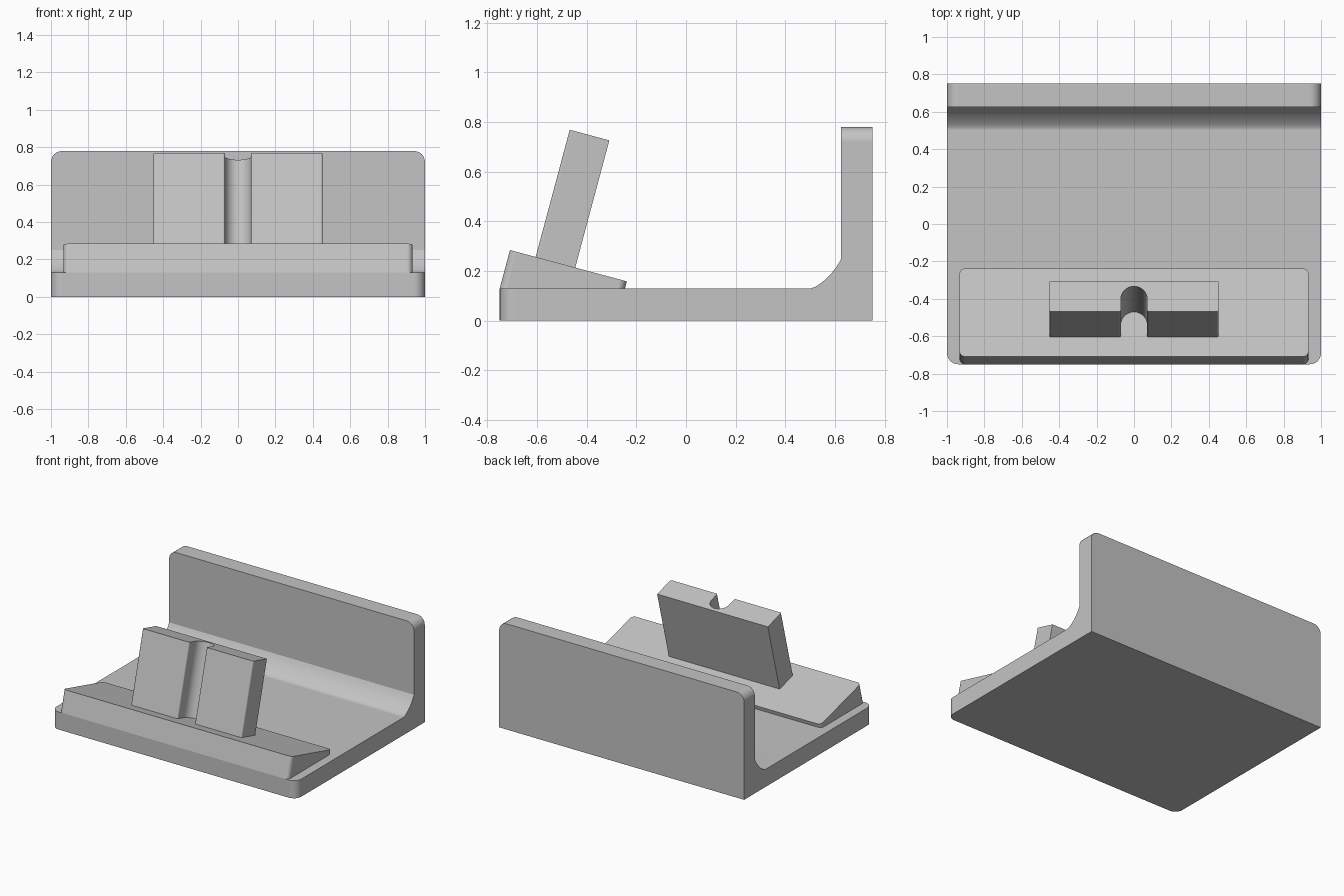
import bpy, bmesh
from math import sin, cos, pi, radians, atan2, hypot
from mathutils import Matrix, Vector

cube = bpy.data.objects.get("Cube")
if cube:
    bpy.data.objects.remove(cube)

grey = bpy.data.materials.new("light_grey")
grey.use_nodes = True
color = (0.55, 0.55, 0.55, 1)
grey.diffuse_color = color
grey.node_tree.nodes["Principled BSDF"].inputs["Base Color"].default_value = color


def arc(cx, cy, r, start, end, steps):
    angles = [start + (end - start) * i / steps for i in range(steps + 1)]
    return [(cx + r * cos(a), cy + r * sin(a)) for a in angles]


def extrude_part(name, points, direction, rounds, matrix=Matrix()):
    """Extrude a closed outline, round chosen edges, then place the part."""
    bm = bmesh.new()
    face = bm.faces.new([bm.verts.new(p) for p in points])
    top = bmesh.ops.extrude_face_region(bm, geom=[face])["geom"]
    moved = [v for v in top if isinstance(v, bmesh.types.BMVert)]
    bmesh.ops.translate(bm, vec=direction, verts=moved)
    bmesh.ops.recalc_face_normals(bm, faces=bm.faces)
    for radius, rule in rounds:
        edges = [e for e in bm.edges if rule(e.verts[0].co, e.verts[1].co)]
        bmesh.ops.bevel(bm, geom=edges, offset=radius, offset_type='OFFSET',
                        segments=6, profile=0.5, affect='EDGES')
    bmesh.ops.recalc_face_normals(bm, faces=bm.faces)
    bm.transform(matrix)
    mesh = bpy.data.meshes.new(name)
    bm.to_mesh(mesh)
    bm.free()
    mesh.materials.append(grey)
    obj = bpy.data.objects.new(name, mesh)
    bpy.context.collection.objects.link(obj)
    bpy.ops.object.select_all(action='DESELECT')
    obj.select_set(True)
    bpy.context.view_layer.objects.active = obj
    bpy.ops.object.shade_smooth_by_angle(angle=radians(20))
    normals = obj.modifiers.new("flat_face_normals", 'WEIGHTED_NORMAL')
    normals.keep_sharp = True
    return obj


def near(a, b):
    return abs(a - b) < 1e-4


def upright(a, b):
    return near(a.x, b.x) and near(a.y, b.y)


# Base with back wall and a shallow curved fillet between them
depth, floor, wall_y, wall_top = 0.75, 0.13, 0.625, 0.78
cy, cz = 0.375, 0.375
fillet = arc(cy, cz, hypot(0.25, 0.125), atan2(-0.125, 0.25), atan2(floor - cz, 0.125), 8)
fillet[0] = (wall_y, fillet[0][1])
fillet[-1] = (0.5, floor)
side = [(-depth, 0), (depth, 0), (depth, wall_top), (wall_y, wall_top)] + fillet + [(-depth, floor)]
extrude_part(
    "base_and_back_wall", [(-1, y, z) for y, z in side], (2, 0, 0),
    [(0.06, lambda a, b: near(a.y, -depth) and upright(a, b)),
     (0.06, lambda a, b: near(a.z, wall_top) and near(b.z, wall_top) and near(a.x, b.x))])

# The wedge and post share one tilted frame at the front edge of the floor
tilt = Matrix.Translation((0, -depth, floor)) @ Matrix.Rotation(radians(-15), 4, 'X')

# Tilted slab, partly sunk into the base
w, length, thick = 0.933, 0.487, 0.16
extrude_part("tilted_slab", [(-w, 0, 0), (w, 0, 0), (w, length, 0), (-w, length, 0)],
             (0, 0, thick), [(0.03, upright)], tilt)

# Upright post with a round-ended groove down its front
front, back, half, r = 0.107, 0.272, 0.452, 0.07
groove = arc(0, front + 0.07, r, pi, 0, 16)
outline = [(-half, front), (-r, front)] + groove + [(r, front), (half, front), (half, back), (-half, back)]
extrude_part("grooved_post", [(x, y, thick - 0.01) for x, y in outline], (0, 0, 0.54),
             [(0.01, lambda a, b: upright(a, b) and near(a.y, front))], tilt)
